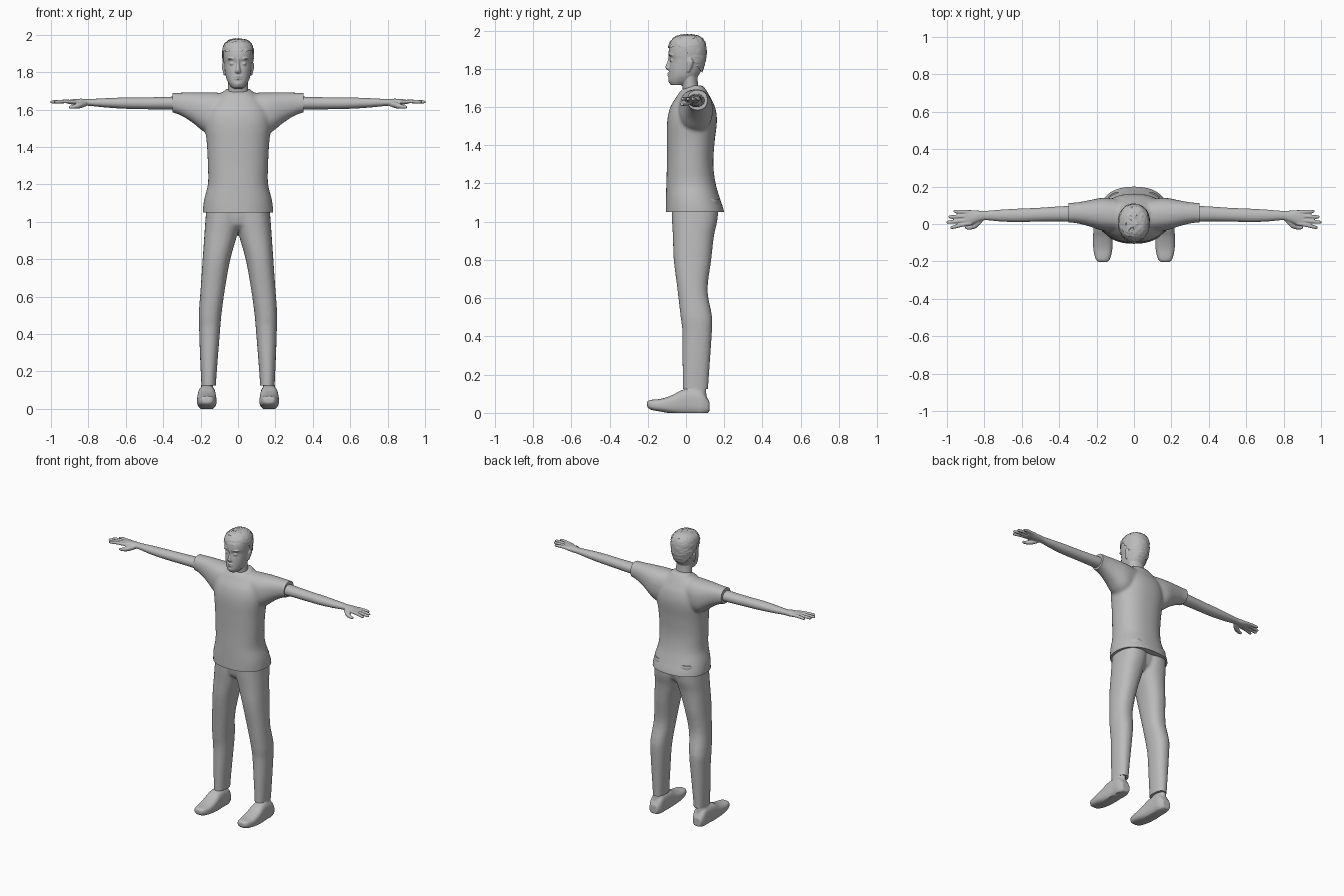
import bpy, bmesh, math, random
from mathutils import Vector

random.seed(4)
GREY = bpy.data.materials.new("plain grey")
GREY.diffuse_color = (0.5, 0.5, 0.5, 1)
ORDER = {'x': (0, 1, 2), 'y': (1, 0, 2), 'z': (2, 0, 1)}


def resample(secs, steps):
    """Smooth curve through the given sections."""
    def slope(i):
        lo, hi = secs[max(i - 1, 0)], secs[min(i + 1, len(secs) - 1)]
        return [(h - l) / (hi[0] - lo[0]) for l, h in zip(lo, hi)]
    out = []
    for i in range(len(secs) - 1):
        p, q, m, n = secs[i], secs[i + 1], slope(i), slope(i + 1)
        d = q[0] - p[0]
        for k in range(steps):
            t = k / steps
            a, b = 2*t**3 - 3*t*t + 1, t**3 - 2*t*t + t
            c, e = 3*t*t - 2*t**3, t**3 - t*t
            out.append([a*p[j] + b*d*m[j] + c*q[j] + e*d*n[j] for j in range(5)])
    return out + [list(secs[-1])]


def loft(bm, axis, secs, power=2.0, n=28, steps=4):
    """Rounded sections (position, a0, a1, b0, b1) skinned along an axis."""
    o, rings = ORDER[axis], []
    for t, a0, a1, b0, b1 in resample(secs, steps):
        ring = []
        for k in range(n):
            c, s = math.cos(2*math.pi*k/n), math.sin(2*math.pi*k/n)
            co = [0, 0, 0]
            co[o[0]] = t
            co[o[1]] = (a0 + a1)/2 + (a1 - a0)/2*math.copysign(abs(c)**(2/power), c)
            co[o[2]] = (b0 + b1)/2 + (b1 - b0)/2*math.copysign(abs(s)**(2/power), s)
            ring.append(bm.verts.new(co))
        rings.append(ring)
    for r, q in zip(rings, rings[1:]):
        for k in range(n):
            bm.faces.new((r[k], r[(k+1) % n], q[(k+1) % n], q[k]))
    bm.faces.new(rings[0])
    bm.faces.new(rings[-1])


def sym(*rows):
    """Sections centred on x = 0: (z, half width, y front, y back)."""
    return [(z, -h, h, y0, y1) for z, h, y0, y1 in rows]


def finish(name, mesh):
    mesh.materials.clear()
    mesh.materials.append(GREY)
    for p in mesh.polygons:
        p.use_smooth = True
    mesh.set_sharp_from_angle(angle=math.radians(45))
    ob = bpy.data.objects.new(name, mesh)
    bpy.context.collection.objects.link(ob)


def fuse(name, bm, voxel, smooth, mirror=True, cuts=()):
    """Merge overlapping parts to one skin, then trim with (point, normal) planes."""
    bmesh.ops.recalc_face_normals(bm, faces=bm.faces)
    me = bpy.data.meshes.new(name)
    bm.to_mesh(me)
    bm.free()
    ob = bpy.data.objects.new("helper", me)
    bpy.context.collection.objects.link(ob)
    if mirror:
        ob.modifiers.new("mirror", 'MIRROR').use_mirror_merge = False
    rm = ob.modifiers.new("skin", 'REMESH')
    rm.mode, rm.voxel_size = 'VOXEL', voxel
    sm = ob.modifiers.new("soften", 'SMOOTH')
    sm.factor, sm.iterations = 0.5, smooth
    dg = bpy.context.evaluated_depsgraph_get()
    out = bpy.data.meshes.new_from_object(ob.evaluated_get(dg))
    bpy.data.objects.remove(ob)
    b = bmesh.new()
    b.from_mesh(out)
    for point, normal in cuts:
        g = b.verts[:] + b.edges[:] + b.faces[:]
        r = bmesh.ops.bisect_plane(b, geom=g, plane_co=point, plane_no=normal, clear_outer=True)
        edges = [e for e in r['geom_cut'] if isinstance(e, bmesh.types.BMEdge)]
        bmesh.ops.holes_fill(b, edges=edges)
    b.to_mesh(out)
    b.free()
    out.name = name
    finish(name, out)


# shirt: body and sleeves
bm = bmesh.new()
loft(bm, 'z', sym((1.00, .187, -.105, .205), (1.06, .188, -.106, .198), (1.12, .181, -.105, .178),
                  (1.2, .161, -.103, .155), (1.3, .161, -.1, .143), (1.42, .167, -.1, .15),
                  (1.53, .178, -.098, .162), (1.6, .165, -.082, .152), (1.65, .13, -.052, .128),
                  (1.69, .085, -.022, .105), (1.712, .062, .025, .088)), 2.3, 40)
loft(bm, 'x', [(0, -.04, .12, 1.5, 1.68), (.1, -.04, .135, 1.48, 1.69), (.17, -.035, .14, 1.475, 1.692),
               (.25, -.01, .125, 1.535, 1.692), (.32, .006, .114, 1.575, 1.69), (.4, .008, .112, 1.595, 1.688)], 2.3)
fuse("shirt", bm, .009, 6, cuts=[((0, 0, 1.05), (0, 0, -1)), ((.35, 0, 0), (1, 0, 0)), ((-.35, 0, 0), (-1, 0, 0))])

# trousers: two legs and the seat
bm = bmesh.new()
loft(bm, 'z', [(.08, .118, .194, -.017, .114), (.13, .118, .196, -.017, .116), (.28, .107, .203, -.018, .126),
               (.43, .095, .208, -.019, .136), (.5, .089, .21, -.028, .137), (.64, .07, .2, -.044, .113),
               (.8, .041, .189, -.064, .132), (.93, .004, .18, -.069, .147), (1.0, -.012, .175, -.073, .163),
               (1.12, -.02, .165, -.075, .175)], 2.3)
loft(bm, 'z', sym((.955, .06, -.03, .1), (.99, .12, -.062, .14), (1.12, .15, -.075, .17)), 2.4)
fuse("trousers", bm, .008, 5, cuts=[((0, 0, .125), (0, 0, -1))])

# shoes: foot and ankle
bm = bmesh.new()
loft(bm, 'y', [(-.203, .14, .192, .03, .062), (-.185, .127, .206, .017, .068), (-.13, .115, .218, .006, .074),
               (-.07, .115, .219, -.004, .094), (-.02, .118, .216, -.01, .12), (.04, .12, .212, -.01, .125),
               (.09, .122, .21, -.01, .11), (.122, .137, .198, .004, .06)], 2.8)
loft(bm, 'z', [(.06, .128, .204, -.04, .112), (.11, .134, .198, -.012, .106), (.17, .136, .194, .0, .1)])
fuse("shoes", bm, .006, 3, cuts=[((0, 0, 0), (0, 0, -1))])

# arms with palm, fingers and thumb
bm = bmesh.new()
loft(bm, 'x', [(.28, .01, .1, 1.597, 1.672), (.4, .014, .094, 1.6, 1.667), (.52, .013, .086, 1.602, 1.665),
               (.62, .01, .082, 1.605, 1.664), (.72, .014, .076, 1.612, 1.66), (.8, .02, .07, 1.62, 1.656),
               (.84, .008, .072, 1.62, 1.658), (.88, -.006, .074, 1.626, 1.655), (.908, -.006, .072, 1.631, 1.651)], 2.1)
for y0, y1, tip in ((.064, .067, .965), (.043, .038, .993), (.022, .01, 1.004), (.003, -.018, .983)):
    r = .0105
    loft(bm, 'x', [(.87, y0 - r, y0 + r, 1.632, 1.652), (.93, (y0+y1)/2 - r, (y0+y1)/2 + r, 1.633, 1.653),
                   (tip - .012, y1 - .009, y1 + .009, 1.632, 1.65), (tip, y1 - .005, y1 + .005, 1.636, 1.645)], n=12)
loft(bm, 'x', [(.81, .01, .045, 1.618, 1.645), (.845, -.022, .02, 1.606, 1.64), (.88, -.03, -.006, 1.604, 1.626),
               (.903, -.026, -.012, 1.605, 1.62)], n=14)
fuse("arms", bm, .004, 2)

# head: neck, skull, nose, lips, ears, eyes
SKULL = sym((1.714, .03, -.078, -.01), (1.735, .047, -.09, .035), (1.765, .062, -.09, .066), (1.81, .071, -.088, .088),
            (1.848, .076, -.083, .098), (1.876, .078, -.091, .101), (1.92, .078, -.085, .1), (1.95, .066, -.068, .086),
            (1.967, .042, -.042, .06), (1.973, .015, -.01, .03))
bm = bmesh.new()
loft(bm, 'z', SKULL, 2.2, 36)
loft(bm, 'z', sym((1.62, .075, -.005, .1), (1.67, .064, -.013, .088), (1.7, .055, -.018, .066), (1.78, .056, -.03, .06)))
loft(bm, 'z', sym((1.875, .009, -.094, -.06), (1.845, .009, -.095, -.06), (1.812, .014, -.108, -.06),
                  (1.801, .017, -.106, -.06), (1.791, .01, -.094, -.06)), n=16)
for z, y in ((1.775, -.098), (1.764, -.097)):
    loft(bm, 'z', sym((z - .006, .012, y + .006, -.06), (z, .024, y, -.06), (z + .006, .012, y + .006, -.06)), n=16)
loft(bm, 'z', sym((1.72, .012, -.085, -.05), (1.738, .022, -.094, -.05), (1.752, .012, -.088, -.05)), n=16)
loft(bm, 'z', [(1.783, .06, .076, .005, .018), (1.81, .06, .083, .004, .032), (1.84, .06, .087, .004, .04),
               (1.853, .06, .08, .012, .032)], n=16)
loft(bm, 'z', [(1.838, .024, .042, -.082, -.05), (1.845, .018, .046, -.086, -.05), (1.852, .024, .042, -.082, -.05)], n=14)
loft(bm, 'z', [(1.866, .02, .05, -.084, -.05), (1.872, .012, .056, -.091, -.05), (1.878, .02, .05, -.084, -.05)], n=14)
fuse("head", bm, .004, 2)

# short rough hair, cut to a hairline that drops towards the nape
bm = bmesh.new()
loft(bm, 'z', SKULL, 2.2, 48, 6)
centre = Vector((0, .01, 1.86))
for v in bm.verts:
    v.co += (v.co - centre).normalized() * random.uniform(.004, .009)
low = [f for f in bm.faces
       if f.calc_center_median().z < 1.912 - 1.25 * max(0, f.calc_center_median().y + .02)]
bmesh.ops.delete(bm, geom=low, context='FACES')
bmesh.ops.recalc_face_normals(bm, faces=bm.faces)
hair = bpy.data.meshes.new("hair")
bm.to_mesh(hair)
bm.free()
finish("hair", hair)
